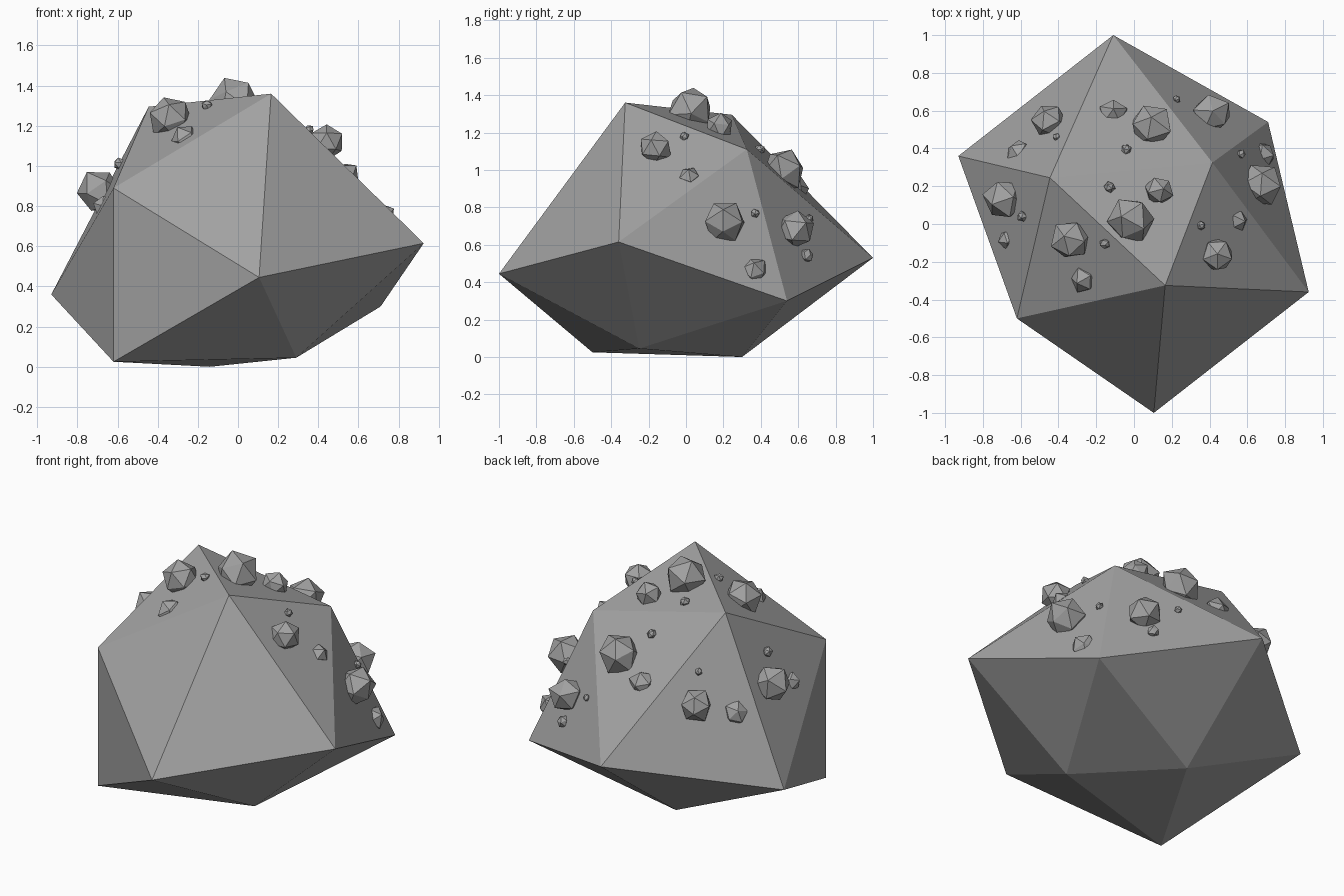
import bpy
import bmesh
import random
from mathutils import Vector, Euler
from mathutils.bvhtree import BVHTree

random.seed(7)

default_cube = bpy.data.objects.get("Cube")
if default_cube:
    bpy.data.objects.remove(default_cube, do_unlink=True)


def make_material(name, value):
    material = bpy.data.materials.new(name)
    material.use_nodes = True
    colour = (value, value, value, 1)
    material.diffuse_color = colour
    material.node_tree.nodes["Principled BSDF"].inputs["Base Color"].default_value = colour
    return material


def add_object(name, mesh_data, material):
    bmesh.ops.recalc_face_normals(mesh_data, faces=mesh_data.faces)
    mesh = bpy.data.meshes.new(name)
    mesh_data.to_mesh(mesh)
    mesh.materials.append(material)
    created = bpy.data.objects.new(name, mesh)
    bpy.context.collection.objects.link(created)
    return created


stone_grey = make_material("stone grey", 0.36)

# Boulder: an uneven twenty-sided block with a squashed underside
crown = [(.165, -.325, 1.36), (-.445, .245, 1.295), (.415, .325, 1.11)]
girdle = [(-.11, 1, .53), (.71, .54, .3), (.925, -.36, .615),
          (.105, -1, .445), (-.62, -.5, .89), (-.93, .36, .36)]
underside = [(-.62, -.5, .025), (.29, -.25, .045), (-.14, .3, 0)]

boulder_mesh = bmesh.new()
for corner in crown + girdle + underside:
    boulder_mesh.verts.new(corner)
bmesh.ops.convex_hull(boulder_mesh, input=boulder_mesh.verts)
boulder_mesh.normal_update()
add_object("boulder", boulder_mesh, stone_grey)
surface = BVHTree.FromBMesh(boulder_mesh)


# Stones stuck to the upper faces; lift is the centre's height in radii
def add_stone(name, x, y, radius, lift, jitter=0.1):
    hit, normal, _, _ = surface.ray_cast(Vector((x, y, 3)), Vector((0, 0, -1)))
    if hit is None:
        return
    normal = normal if normal.z > 0 else -normal
    centre = hit + Vector((0, 0, lift * radius / normal.z))
    turn = Euler([random.uniform(0, 6) for _ in range(3)]).to_matrix()
    stone = bmesh.new()
    bmesh.ops.create_icosphere(stone, subdivisions=1, radius=radius)
    for vert in stone.verts:
        uneven = 1 + random.uniform(-jitter, jitter)
        vert.co = centre + turn @ vert.co * uneven
    add_object(name, stone, stone_grey)
    stone.free()


large_stones = [(-.45, .545, .1), (.093, .52, .12), (.41, .585, .108),
                (.135, .175, .08), (-.02, .02, .125), (-.335, -.085, .115),
                (-.685, .13, .112), (.675, .205, .112), (.44, -.165, .098)]
sunken_stones = [(-.607, .377, .075), (-.114, .584, .08), (-.26, -.29, .075),
                 (-.665, -.08, .055), (.675, .365, .075), (.54, .02, .06)]
pebbles = [(.225, .66, .022), (-.04, .395, .028), (-.41, .46, .022),
           (-.13, .195, .03), (-.155, -.105, .028), (-.59, .04, .03),
           (.565, .37, .025), (.355, -.01, .025), (.4, .645, .036)]

for label, group, lift in (("large_stone", large_stones, .22),
                           ("sunken_stone", sunken_stones, -.35),
                           ("pebble", pebbles, .25)):
    for number, (x, y, radius) in enumerate(group, start=1):
        add_stone(f"{label}_{number}", x, y, radius, lift)

boulder_mesh.free()
